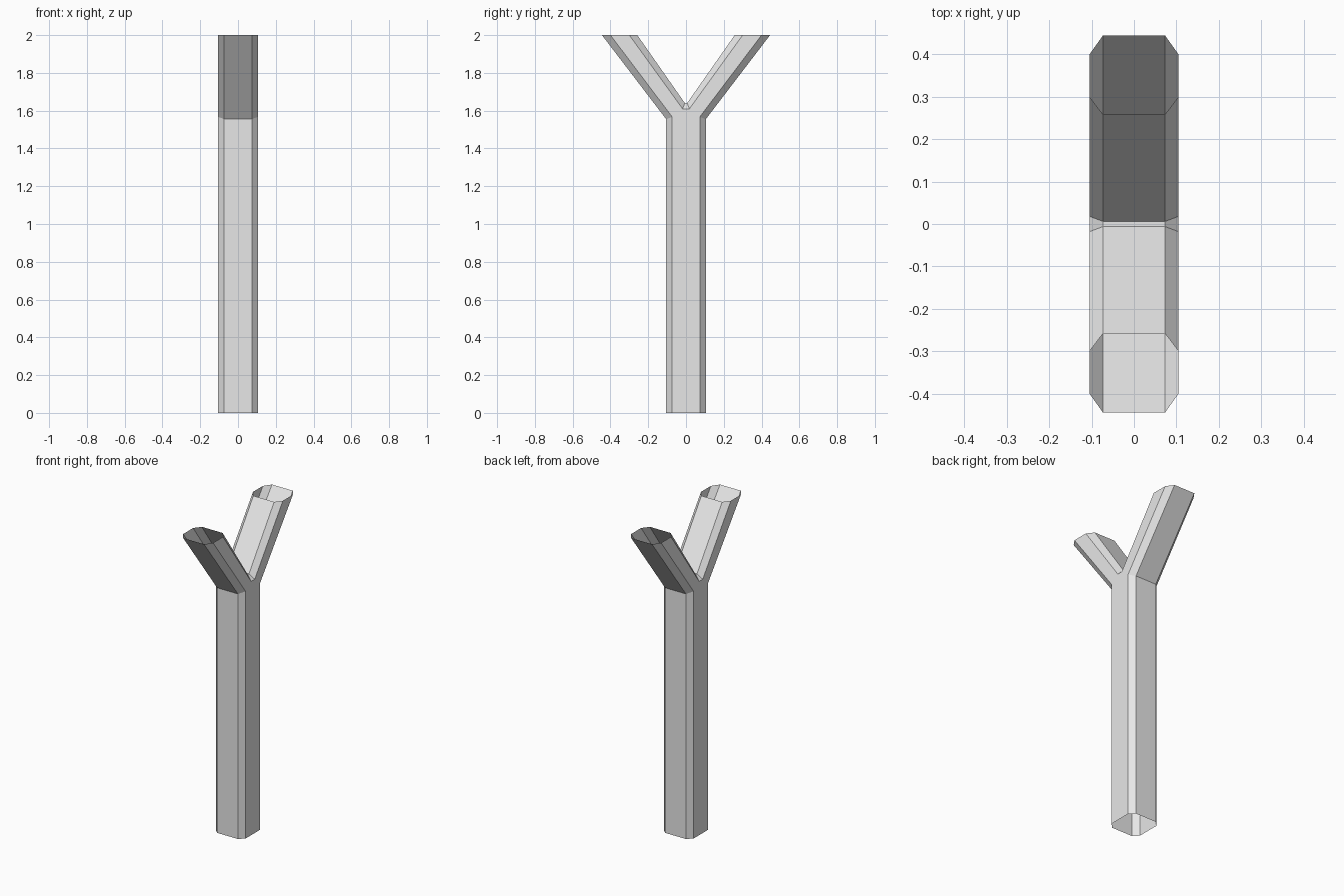
import bpy
import bmesh

cube = bpy.data.objects.get("Cube")
if cube:
    bpy.data.objects.remove(cube, do_unlink=True)

# Plain grey surface
grey = bpy.data.materials.new("light_grey")
grey.use_nodes = True
colour = (0.8, 0.8, 0.8, 1.0)
grey.diffuse_color = colour
grey.node_tree.nodes["Principled BSDF"].inputs["Base Color"].default_value = colour

HALF = 0.105     # half width of the post
FLAT = 0.073     # half width of the flat between the chamfers
X_STEPS = (0, FLAT, HALF, HALF, FLAT, 0)   # half outline, outer side to inner side

bm = bmesh.new()


def ring(ys, zs):
    """Half outline of a chamfered tube with the given depths and heights."""
    return [bm.verts.new(p) for p in zip(X_STEPS, ys, zs)]


def strip(lower, upper):
    """Join two outlines with faces looking outwards."""
    for i in range(len(lower) - 1):
        bm.faces.new((lower[i + 1], lower[i], upper[i], upper[i + 1]))


# One quarter of the post: foot, fork joint and open branch end
foot = [bm.verts.new((x, y, 0)) for x, y in
        ((0, HALF), (FLAT, HALF), (HALF, FLAT), (HALF, 0))]
joint = ring((HALF, HALF, FLAT, 0.018, 0.006, 0.006),
             (1.555, 1.555, 1.567, 1.61, 1.64, 1.64))
end = ring((0.445, 0.445, 0.4, 0.3, 0.258, 0.258), (2,) * 6)
crotch = [bm.verts.new((v.co.x, 0, v.co.z)) for v in joint[3:]]

# Post walls, slanted branch and the narrow saddle in the fork
strip(foot[:3], joint[:3])
bm.faces.new((foot[3], foot[2], joint[2], joint[3], crotch[0]))
strip(joint, end)
strip(crotch, joint[3:])

mesh = bpy.data.meshes.new("forked_post")
bm.to_mesh(mesh)
bm.free()
mesh.materials.append(grey)
post = bpy.data.objects.new("forked_post", mesh)
bpy.context.collection.objects.link(post)

# Mirror the quarter into the whole post
mirror = post.modifiers.new("Mirror", 'MIRROR')
mirror.use_axis = (True, True, False)
mirror.merge_threshold = 0.0005
